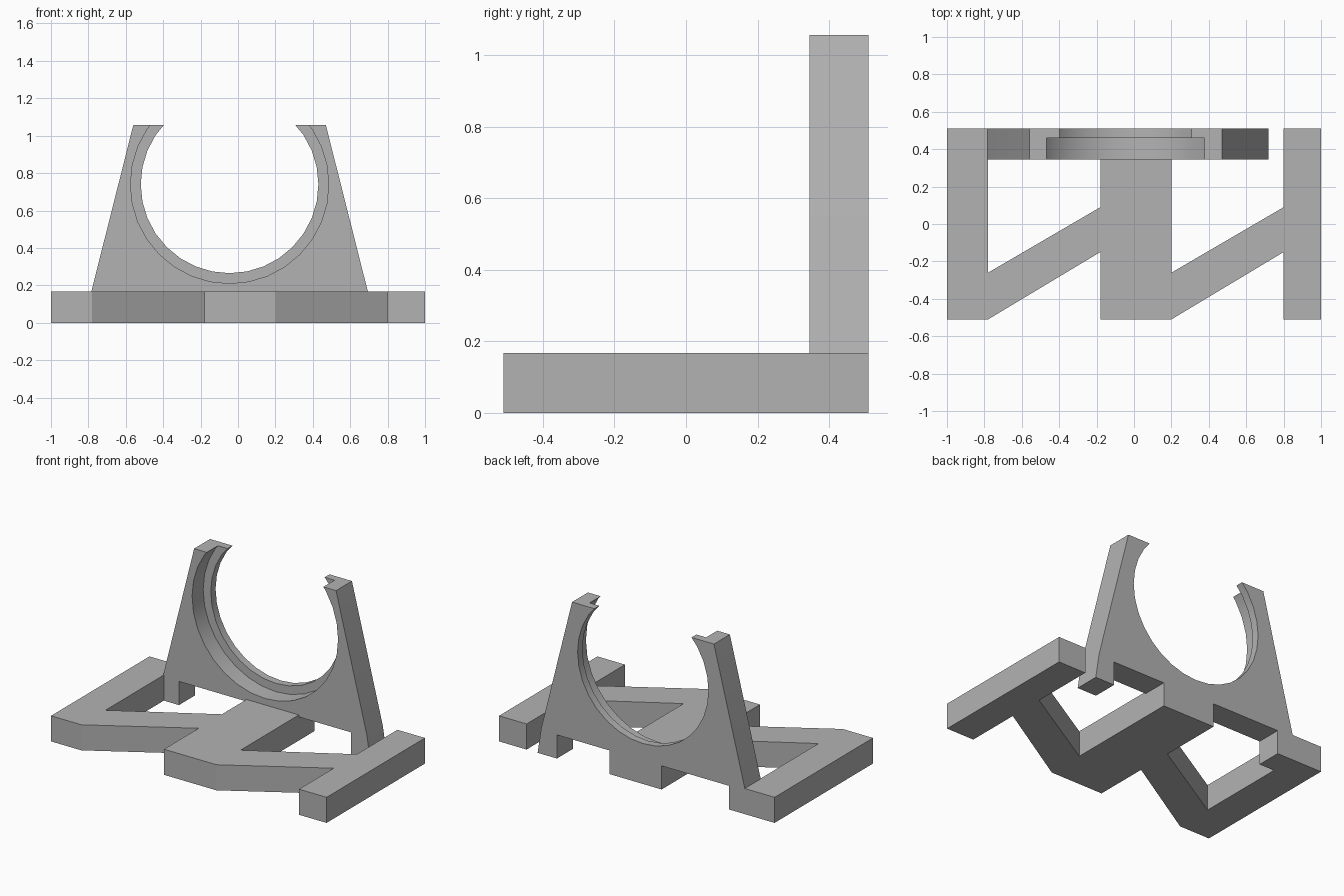
import bpy, bmesh
from mathutils import Vector
from math import pi

cube = bpy.data.objects.get("Cube")
if cube:
    bpy.data.objects.remove(cube, do_unlink=True)

grey = bpy.data.materials.new("plain_grey")
grey.use_nodes = True
colour = (0.45, 0.45, 0.45, 1)
grey.diffuse_color = colour
grey.node_tree.nodes["Principled BSDF"].inputs["Base Color"].default_value = colour


def extrude_outline(name, points, direction):
    """Solid made by pushing a flat outline along a direction."""
    bm = bmesh.new()
    face = bm.faces.new([bm.verts.new(p) for p in points])
    new = bmesh.ops.extrude_face_region(bm, geom=[face])["geom"]
    verts = [v for v in new if isinstance(v, bmesh.types.BMVert)]
    bmesh.ops.translate(bm, verts=verts, vec=Vector(direction))
    bmesh.ops.recalc_face_normals(bm, faces=bm.faces)
    mesh = bpy.data.meshes.new(name)
    bm.to_mesh(mesh)
    bm.free()
    mesh.materials.append(grey)
    obj = bpy.data.objects.new(name, mesh)
    bpy.context.collection.objects.link(obj)
    return obj


def bore(target, radius, y0, y1):
    """Cut a round hole along y through the target."""
    bpy.ops.mesh.primitive_cylinder_add(
        vertices=32, radius=radius, depth=y1 - y0,
        location=(MID_X, (y0 + y1) / 2, HOLE_Z), rotation=(pi / 2, 0, 0))
    cutter = bpy.context.object
    cutter.data.materials.append(grey)
    cut = target.modifiers.new("bore", "BOOLEAN")
    cut.operation, cut.solver, cut.object = "DIFFERENCE", "EXACT", cutter
    bpy.ops.object.select_all(action="DESELECT")
    bpy.context.view_layer.objects.active = target
    target.select_set(True)
    bpy.ops.object.modifier_apply(modifier=cut.name)
    bpy.data.objects.remove(cutter, do_unlink=True)


MID_X, HOLE_Z = -0.045, 0.74
BACK, FRONT = 0.51, -0.51
BASE_TOP, UNDERSIDE = 0.168, 0.155

# Base: three bars joined by two slanted braces, open at the back
base_outline = [
    (-1, BACK), (-0.78, BACK), (-0.78, -0.26), (-0.18, 0.09), (-0.18, BACK),
    (0.2, BACK), (0.2, -0.26), (0.8, 0.09), (0.8, BACK), (1, BACK),
    (1, FRONT), (0.8, FRONT), (0.8, -0.15), (0.2, FRONT), (-0.18, FRONT),
    (-0.18, -0.15), (-0.78, FRONT), (-1, FRONT)]
extrude_outline("base_frame", [(x, y, 0) for x, y in base_outline], (0, 0, BASE_TOP))

# Upright: tapered plate with a small foot at each end
half = [(0.515, 1.056), (0.739, BASE_TOP), (0.765, 0), (0.625, 0), (0.625, UNDERSIDE)]
outline = half + [(-x, z) for x, z in reversed(half)]
upright = extrude_outline(
    "upright_cradle", [(MID_X + x, 0.345, z) for x, z in outline], (0, BACK - 0.345, 0))

# Round cradle opening with a wider step at the front
bore(upright, 0.475, 0.2, 0.7)
bore(upright, 0.53, 0.2, 0.46)
bpy.ops.object.shade_smooth_by_angle(angle=pi / 6)
